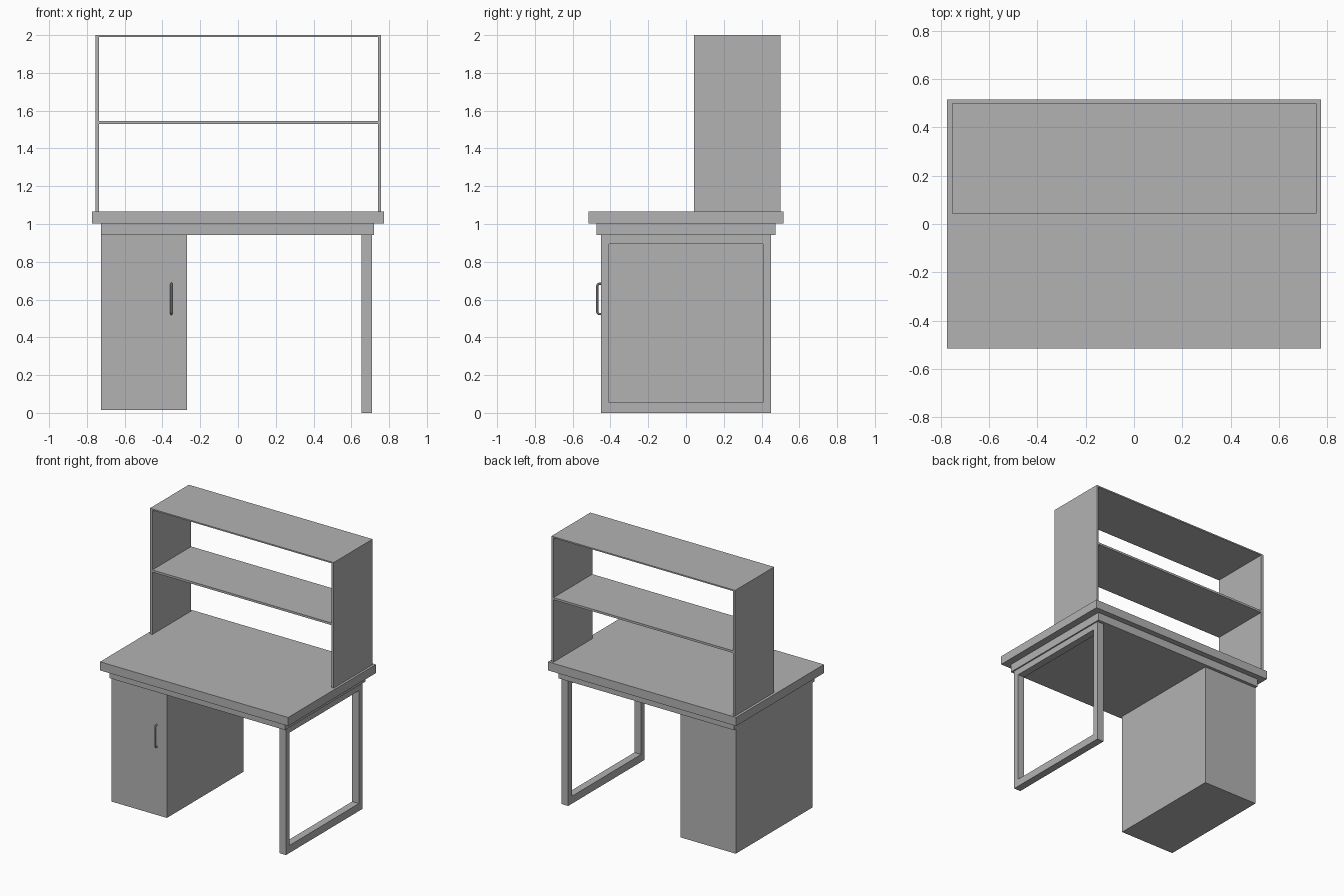
import bpy
import math

# Remove the default object
cube = bpy.data.objects.get("Cube")
if cube:
    bpy.data.objects.remove(cube, do_unlink=True)

# One plain grey for everything
grey = bpy.data.materials.new("plain grey")
grey.use_nodes = True
color = (0.45, 0.45, 0.45, 1)
grey.diffuse_color = color
grey.node_tree.nodes["Principled BSDF"].inputs["Base Color"].default_value = color


def box(name, x, y, z):
    """Box spanning the given (low, high) ranges."""
    spans = (x, y, z)
    bpy.ops.mesh.primitive_cube_add(size=1)
    ob = bpy.context.object
    ob.name = name
    for v in ob.data.vertices:
        v.co = [a + (b - a) * (c + 0.5) for c, (a, b) in zip(v.co, spans)]
    ob.data.materials.append(grey)
    return ob


# Worktop and the slab under it
box("worktop", (-0.774, 0.774), (-0.516, 0.516), (1.002, 1.066))
box("under_slab", (-0.725, 0.72), (-0.475, 0.473), (0.942, 1.002))

# Cabinet on one side
box("cabinet", (-0.725, -0.27), (-0.45, 0.45), (0.014, 0.942))

# Open rectangular leg frame on the other side: outline and hole bridged
x0, x1 = 0.655, 0.71
outer = [(-0.45, 0), (0.45, 0), (0.45, 0.942), (-0.45, 0.942)]
inner = [(-0.407, 0.056), (0.407, 0.056), (0.407, 0.895), (-0.407, 0.895)]
verts = [(x, y, z) for x in (x0, x1) for y, z in outer + inner]
faces = []
for i in range(4):
    j = (i + 1) % 4
    faces += [(i, i + 4, j + 4, j),                # side at x0
              (i + 8, j + 8, j + 12, i + 12),      # side at x1
              (i, j, j + 8, i + 8),                # outer rim
              (i + 4, i + 12, j + 12, j + 4)]      # inner rim
mesh = bpy.data.meshes.new("leg_frame")
mesh.from_pydata(verts, [], faces)
mesh.materials.append(grey)
bpy.context.collection.objects.link(bpy.data.objects.new("leg_frame", mesh))

# Shelf unit standing on the worktop
depth = (0.043, 0.5)
box("shelf_side_right", (-0.755, -0.735), depth, (1.066, 1.99))
box("shelf_side_left", (0.741, 0.757), depth, (1.066, 1.99))
box("middle_shelf", (-0.735, 0.741), depth, (1.53, 1.546))
box("top_shelf", (-0.755, 0.757), depth, (1.99, 2.0))

# Bent rod handle on the cabinet door
hx, radius, bend = -0.353, 0.006, 0.014
front, low, high = -0.47, 0.523, 0.684
path = [(-0.448, low)]
for cz, start in ((low + bend, 270), (high - bend, 180)):
    for k in range(7):
        a = math.radians(start - 15 * k)
        path.append((front + bend + bend * math.cos(a), cz + bend * math.sin(a)))
path.append((-0.448, high))

curve = bpy.data.curves.new("door_handle", "CURVE")
curve.dimensions = "3D"
curve.bevel_depth = radius
curve.bevel_resolution = 2
curve.use_fill_caps = True
spline = curve.splines.new("POLY")
spline.points.add(len(path) - 1)
for p, (y, z) in zip(spline.points, path):
    p.co = (hx, y, z, 1)
handle = bpy.data.objects.new("door_handle", curve)
bpy.context.collection.objects.link(handle)
curve.materials.append(grey)
bpy.ops.object.select_all(action="DESELECT")
handle.select_set(True)
bpy.context.view_layer.objects.active = handle
bpy.ops.object.convert(target="MESH")
bpy.ops.object.shade_smooth_by_angle()
